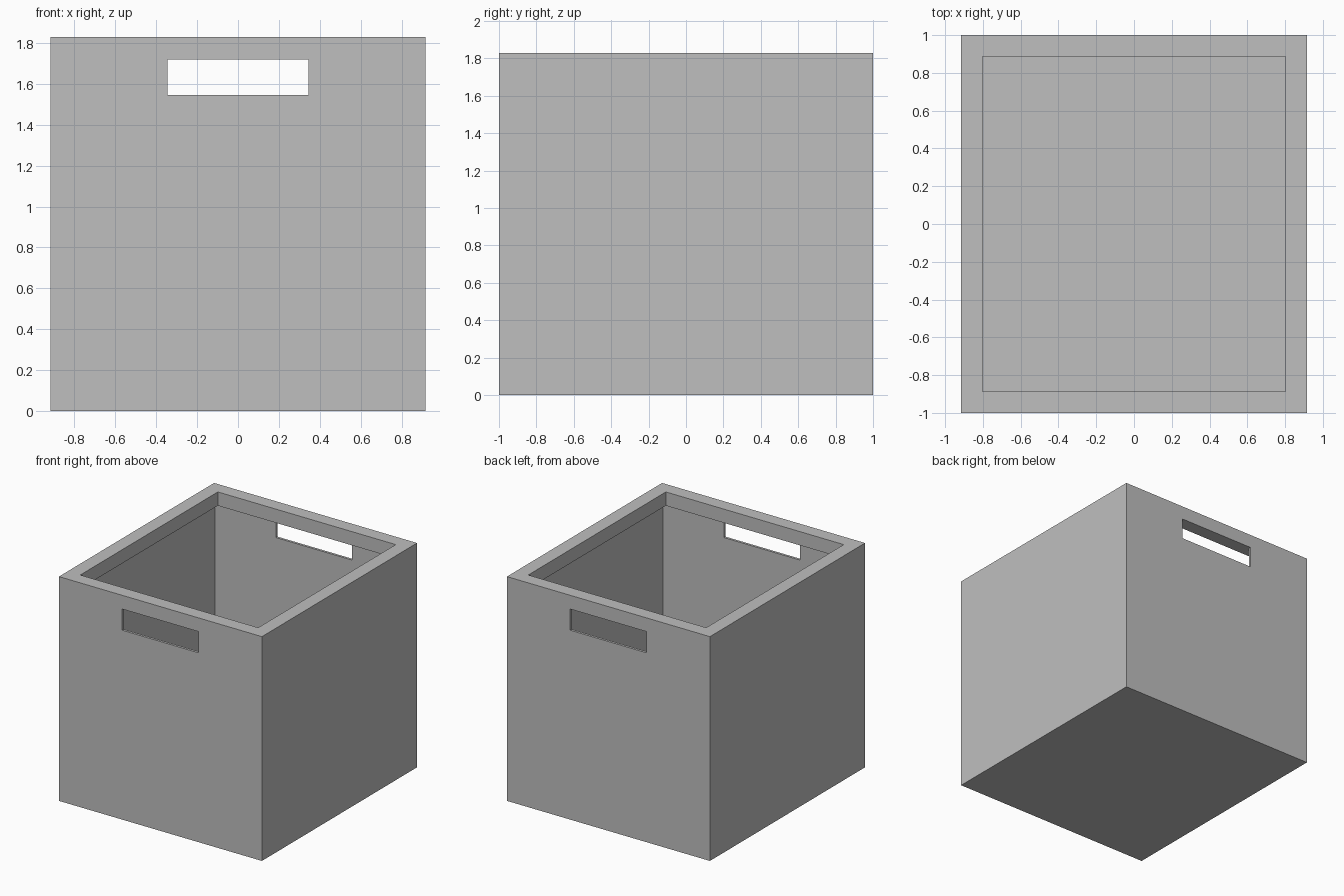
import bpy
import bmesh

cube = bpy.data.objects.get("Cube")
if cube:
    bpy.data.objects.remove(cube, do_unlink=True)

# Overall sizes
HX, HY, H = 0.916, 1.0, 1.83      # half width, half depth, height
WALL = 0.02                       # thin wall below the rim
RIM = 0.113                       # rim width
RIM_Z = 1.718                     # underside of the rim
GRIP_X, GRIP_Z = 0.345, 1.545     # hand hole half width and lower edge

grey = bpy.data.materials.new("light grey")
grey.use_nodes = True
grey.diffuse_color = (0.52, 0.52, 0.52, 1)
grey.node_tree.nodes["Principled BSDF"].inputs["Base Color"].default_value = (0.52, 0.52, 0.52, 1)


def box(name, hx, hy, z0, z1):
    """Box centred on x and y, reaching from z0 to z1."""
    bm = bmesh.new()
    bmesh.ops.create_cube(bm, size=2)
    for v in bm.verts:
        v.co = (v.co.x * hx, v.co.y * hy, z1 if v.co.z > 0 else z0)
    mesh = bpy.data.meshes.new(name)
    bm.to_mesh(mesh)
    bm.free()
    mesh.materials.append(grey)
    obj = bpy.data.objects.new(name, mesh)
    bpy.context.collection.objects.link(obj)
    return obj


# Storage box body
body = box("storage_box", HX, HY, 0, H)

# Hollow inside, narrower mouth inside the rim, and hand holes front and back
cutters = [
    box("cavity_cutter", HX - WALL, HY - WALL, WALL, RIM_Z),
    box("mouth_cutter", HX - RIM, HY - RIM, 1.0, H + 0.2),
    box("hand_hole_cutter", GRIP_X, HY + 0.2, GRIP_Z, RIM_Z),
]
bpy.context.view_layer.objects.active = body
for cutter in cutters:
    cutter.hide_render = True
    mod = body.modifiers.new(cutter.name, "BOOLEAN")
    mod.operation = "DIFFERENCE"
    mod.solver = "EXACT"
    mod.object = cutter
    bpy.ops.object.modifier_apply(modifier=mod.name)
    bpy.data.objects.remove(cutter, do_unlink=True)
